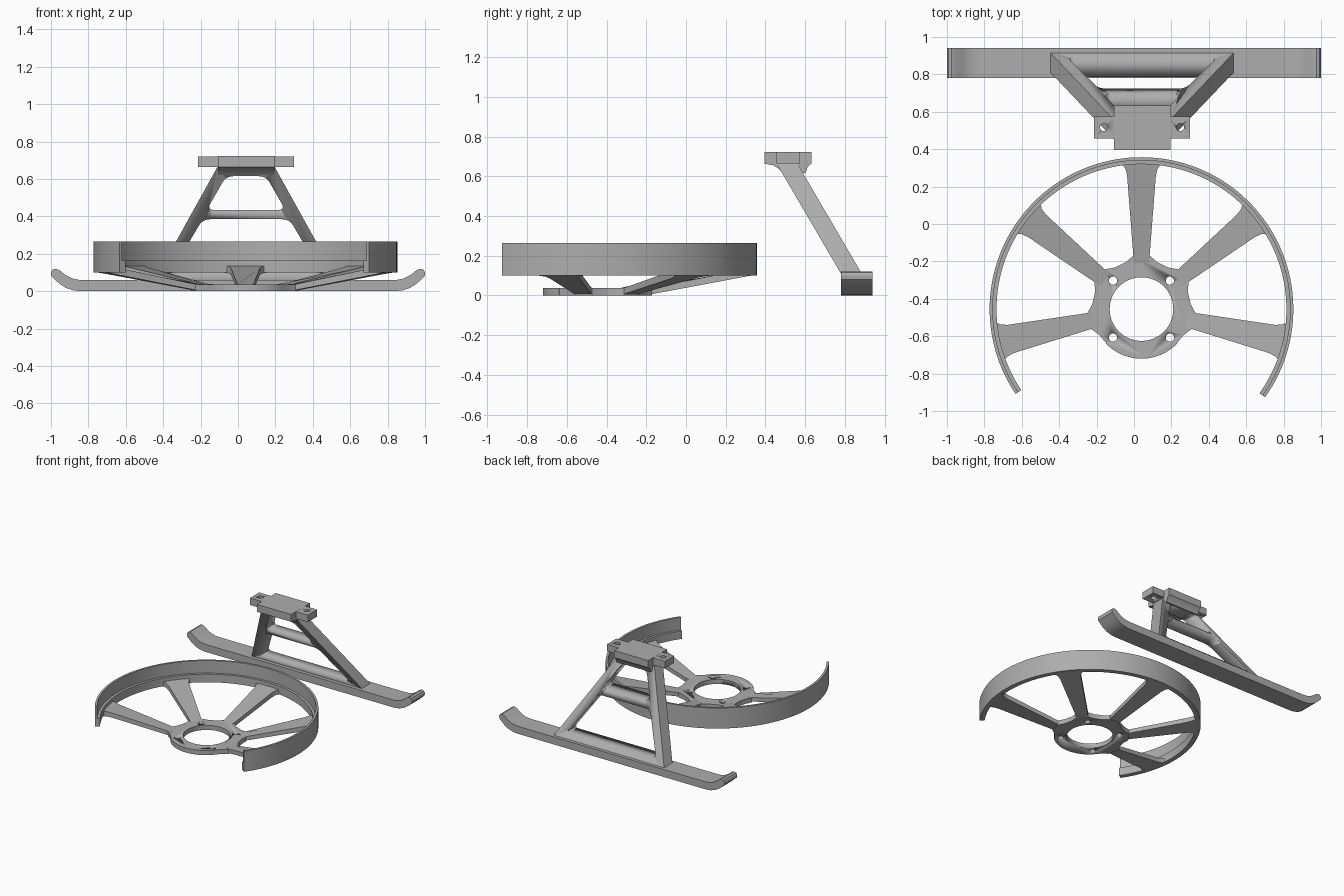
import bpy, bmesh, math
from mathutils import Vector

if "Cube" in bpy.data.objects:
    bpy.data.objects.remove(bpy.data.objects["Cube"])

mat = bpy.data.materials.new("grey plastic")
mat.diffuse_color = (0.42, 0.42, 0.42, 1)
mat.use_nodes = True
mat.node_tree.nodes["Principled BSDF"].inputs["Base Color"].default_value = mat.diffuse_color
CX, CY = 0.04, -0.455      # guard ring centre
LX = 0.043                 # landing leg centre


def loft(name, lower, upper, smooth=True):
    """Solid between two matching outlines of 3D points."""
    bm = bmesh.new()
    a = [bm.verts.new(p) for p in lower]
    b = [bm.verts.new(p) for p in upper]
    n = len(a)
    bm.faces.new(a)
    bm.faces.new(b[::-1])
    for i in range(n):
        bm.faces.new((a[i], b[i], b[(i + 1) % n], a[(i + 1) % n]))
    bmesh.ops.recalc_face_normals(bm, faces=bm.faces)
    me = bpy.data.meshes.new(name)
    bm.to_mesh(me)
    bm.free()
    me.materials.append(mat)
    ob = bpy.data.objects.new(name, me)
    bpy.context.collection.objects.link(ob)
    if smooth:
        bpy.ops.object.select_all(action='DESELECT')
        ob.select_set(True)
        bpy.context.view_layer.objects.active = ob
        bpy.ops.object.shade_smooth_by_angle(angle=math.radians(30))
    return ob


def prism_z(name, pts, z0, z1):
    return loft(name, [(x, y, z0) for x, y in pts], [(x, y, z1) for x, y in pts])


def prism_y(name, pts, y0, y1):
    return loft(name, [(x, y0, z) for x, z in pts], [(x, y1, z) for x, z in pts])


def circle(x, y, r, n=32):
    return [(x + r * math.cos(math.tau * i / n), y + r * math.sin(math.tau * i / n)) for i in range(n)]


def rounded(pts, r, n=6):
    """Polygon with its corners rounded by short curves."""
    out = []
    for i, p in enumerate(pts):
        p = Vector(p)
        a = p + (Vector(pts[i - 1]) - p).normalized() * r
        b = p + (Vector(pts[(i + 1) % len(pts)]) - p).normalized() * r
        for k in range(n + 1):
            t = k / n
            out.append(tuple(a * (1 - t) ** 2 + p * 2 * t * (1 - t) + b * t * t))
    return out


def cut(ob, cutters):
    bpy.context.view_layer.objects.active = ob
    for c in cutters:
        m = ob.modifiers.new("cut", 'BOOLEAN')
        m.operation, m.solver, m.object = 'DIFFERENCE', 'EXACT', c
        bpy.ops.object.modifier_apply(modifier=m.name)
        bpy.data.objects.remove(c)


def polar(r, w, ang):
    """Point at distance r along a spoke and w to its side."""
    c, s = math.cos(ang), math.sin(ang)
    return CX + r * c - w * s, CY + r * s + w * c


# Guard ring: stepped section swept around an open arc
section = [(0.812, 0.1), (0.812, 0.265), (0.795, 0.265), (0.795, 0.165), (0.775, 0.165), (0.775, 0.1)]
bm = bmesh.new()
rows = []
STEPS = 96
for i in range(STEPS + 1):
    a = math.radians(-35.5 + 249.5 * i / STEPS)
    rows.append([bm.verts.new((*polar(r, 0, a), z)) for r, z in section])
for p, q in zip(rows, rows[1:]):
    for j in range(6):
        bm.faces.new((p[j], p[(j + 1) % 6], q[(j + 1) % 6], q[j]))
bm.faces.new(rows[0])
bm.faces.new(rows[-1])
bmesh.ops.recalc_face_normals(bm, faces=bm.faces)
ring_mesh = bpy.data.meshes.new("guard_ring")
bm.to_mesh(ring_mesh)
bm.free()
ring_mesh.materials.append(mat)
ring = bpy.data.objects.new("guard_ring", ring_mesh)
bpy.context.collection.objects.link(ring)
bpy.context.view_layer.objects.active = ring
ring.select_set(True)
bpy.ops.object.shade_smooth_by_angle(angle=math.radians(30))

# Hub: outline with a flared root at each spoke, motor opening and screw holes
spokes = [math.radians(90 + 360 / 7 * k) for k in (-2, -1, 0, 1, 2)]
outline = []
for a in spokes:
    outline += [polar(r, w, a) for r, w in
                ((0.225, -0.135), (0.25, -0.085), (0.285, -0.045), (0.285, 0.045), (0.25, 0.085), (0.225, 0.135))]
start, end = spokes[-1] + 0.55, spokes[0] - 0.55 + math.tau
outline += [polar(0.265, 0, start + (end - start) * i / 28) for i in range(29)]
hub = prism_z("hub", outline, 0, 0.037)
cut(hub, [prism_z("bore", circle(CX, CY, 0.17, 64), -1, 1)] +
    [prism_z("screw", circle(CX + sx * 0.152, CY + sy * 0.152, 0.022, 20), -1, 1)
     for sx in (-1, 1) for sy in (-1, 1)])

# Spokes: widening blades that climb from hub to ring
half = [(0.25, 0.042), (0.29, 0.044), (0.715, 0.077), (0.75, 0.086), (0.768, 0.098), (0.785, 0.12)]
blade = half + [(r, -w) for r, w in half[::-1]]
for i, a in enumerate(spokes):
    low = [(*polar(r, w, a), max(0, (r - 0.25) * 0.187)) for r, w in blade]
    top = [(*polar(r, w, a), 0.037 + max(0, r - 0.28) * 0.2) for r, w in blade]
    loft(f"spoke_{i + 1}", low, top)

# Skid: flat runner with upturned rounded tips
tip = [(0.84, 0), (0.88, 0.005), (0.92, 0.018), (0.955, 0.04), (0.998, 0.08), (1.0, 0.1),
       (0.992, 0.115), (0.975, 0.12), (0.955, 0.113), (0.92, 0.085), (0.885, 0.068), (0.85, 0.061), (0.82, 0.06)]
prism_y("skid", tip + [(-x, z) for x, z in tip[::-1]], 0.78, 0.94)


# Leg frame: leaning trapezoid with two rounded openings
def lean(z):
    return 0.78 - (z - 0.11) * 0.585


trapezoid = [(LX - 0.5, 0.04), (LX + 0.5, 0.04), (LX + 0.15, 0.67), (LX - 0.15, 0.67)]
frame = loft("leg_frame", [(x, lean(z), z) for x, z in trapezoid],
             [(x, lean(z) + 0.105, z) for x, z in trapezoid])
openings = []
for z0, w0, z1, w1 in ((0.1, 0.4, 0.385, 0.232), (0.435, 0.21, 0.615, 0.107)):
    pts = [(LX - w0, z0), (LX + w0, z0), (LX + w1, z1), (LX - w1, z1)]
    openings.append(prism_y("opening", rounded(pts, 0.04), 0, 2))
cut(frame, openings)

# Mount block with curved gusset beneath, spanning the leg top
side = [(0.395, 0.722), (0.633, 0.722), (0.633, 0.665), (0.612, 0.645), (0.602, 0.617),
        (0.485, 0.617), (0.465, 0.64), (0.44, 0.655), (0.395, 0.663)]
loft("mount_block", [(LX - 0.151, y, z) for y, z in side], [(LX + 0.151, y, z) for y, z in side])

# Mount ears with screw holes
for name, s in (("mount_ear_left", -1), ("mount_ear_right", 1)):
    xa, xb = LX + s * 0.14, LX + s * 0.257
    ear = prism_z(name, [(xa, 0.457), (xb, 0.457), (xb, 0.574), (xa, 0.574)], 0.665, 0.7215)
    cut(ear, [prism_z("screw", circle(LX + s * 0.204, 0.517, 0.021, 20), 0, 1)])
